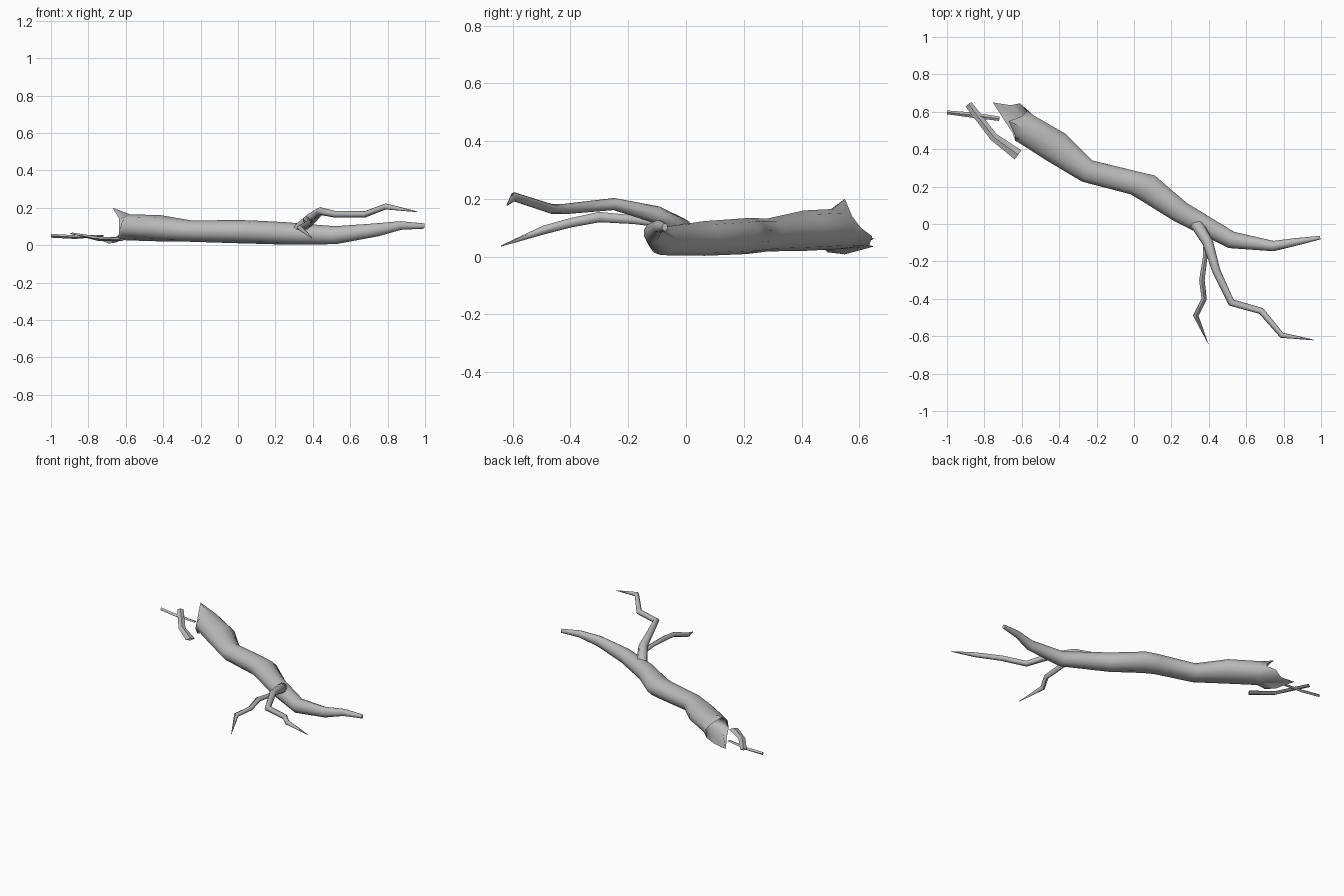
import bpy, bmesh, math
from mathutils import Vector

cube = bpy.data.objects.get("Cube")
if cube:
    bpy.data.objects.remove(cube, do_unlink=True)

bark = bpy.data.materials.new("grey bark")
bark.use_nodes = True
colour = (0.5, 0.5, 0.5, 1)
bark.diffuse_color = colour
bark.node_tree.nodes["Principled BSDF"].inputs["Base Color"].default_value = colour


def sweep(name, path, sides, rim=None, hollow=None, angle=60):
    """Tube along (x, y, z, half width, half height) stations, with capped ends.
    An optional broken rim and hollow stations replace the first cap."""
    bm = bmesh.new()
    rings = []
    if rim:
        rings.append([bm.verts.new(p) for p in rim])
    pts = [Vector(p[:3]) for p in path]

    def ring(i, centre, w, h):
        before = (pts[i] - pts[i - 1]).normalized() if i else Vector()
        after = (pts[i + 1] - pts[i]).normalized() if i < len(pts) - 1 else Vector()
        t = (before + after).normalized()
        side = Vector((0, 0, 1)).cross(t).normalized()
        up = t.cross(side)
        out = []
        for k in range(sides):
            a = math.tau * k / sides
            out.append(bm.verts.new(centre + side * w * math.sin(a) + up * h * math.cos(a)))
        return out

    for i, p in enumerate(path):
        rings.append(ring(i, pts[i], p[3], p[4]))
    if hollow:
        for p in hollow:
            rings.insert(0, ring(0, Vector(p[:3]), p[3], p[4]))
    for a, b in zip(rings, rings[1:]):
        for k in range(sides):
            n = (k + 1) % sides
            bm.faces.new((a[k], a[n], b[n], b[k]))
    bm.faces.new(rings[0])
    bm.faces.new(rings[-1])
    bmesh.ops.recalc_face_normals(bm, faces=bm.faces)
    mesh = bpy.data.meshes.new(name)
    bm.to_mesh(mesh)
    bm.free()
    mesh.materials.append(bark)
    obj = bpy.data.objects.new(name, mesh)
    bpy.context.collection.objects.link(obj)
    bpy.ops.object.select_all(action='DESELECT')
    obj.select_set(True)
    bpy.context.view_layer.objects.active = obj
    bpy.ops.object.shade_smooth_by_angle(angle=math.radians(angle))
    return obj


# Fallen trunk with a jagged, hollow broken end
trunk_path = [
    (-.58, .51, .095, .087, .07), (-.415, .41, .09, .092, .07),
    (-.25, .283, .075, .066, .057), (0, .22, .072, .067, .062),
    (.075, .192, .07, .08, .062), (.25, .063, .063, .062, .06),
    (.52, -.085, .053, .048, .048), (.745, -.118, .082, .029, .035),
    (.87, -.095, .105, .021, .023), (.995, -.073, .102, .01, .014),
]
rim = [
    (-.67, .55, .2), (-.60, .575, .14), (-.57, .605, .10), (-.61, .645, .07),
    (-.66, .635, .04), (-.755, .65, .035), (-.69, .55, .008), (-.65, .49, .015),
    (-.635, .445, .07), (-.635, .47, .14),
]
sweep("trunk", trunk_path, 10, rim, [(-.57, .505, .095, .065, .05),
                                     (-.48, .45, .09, .04, .03)])

# Forked side branches
branch_path = [
    (.31, .0, .07, .02, .03), (.345, -.015, .1, .035, .035),
    (.395, -.10, .145, .029, .03), (.44, -.25, .182, .022, .021),
    (.52, -.42, .165, .02, .018), (.68, -.465, .165, .018, .017),
    (.79, -.595, .207, .015, .016), (.96, -.62, .178, .002, .002),
]
sweep("long_branch", branch_path, 8)
twig_path = [
    (.385, -.08, .115, .015, .015), (.38, -.18, .128, .014, .015),
    (.363, -.30, .137, .017, .018), (.375, -.40, .117, .016, .016),
    (.33, -.49, .093, .016, .015), (.397, -.64, .037, .001, .002),
]
sweep("short_branch", twig_path, 6)

# Loose splinters beside the broken end
sweep("small_splinter", [(-1, .597, .05, .01, .01), (-.87, .583, .043, .014, .01),
                         (-.72, .563, .05, .012, .004)], 4, angle=30)
sweep("bent_splinter", [(-.885, .64, .062, .02, .005), (-.75, .465, .035, .022, .012),
                        (-.62, .37, .03, .03, .008)], 4, angle=30)
